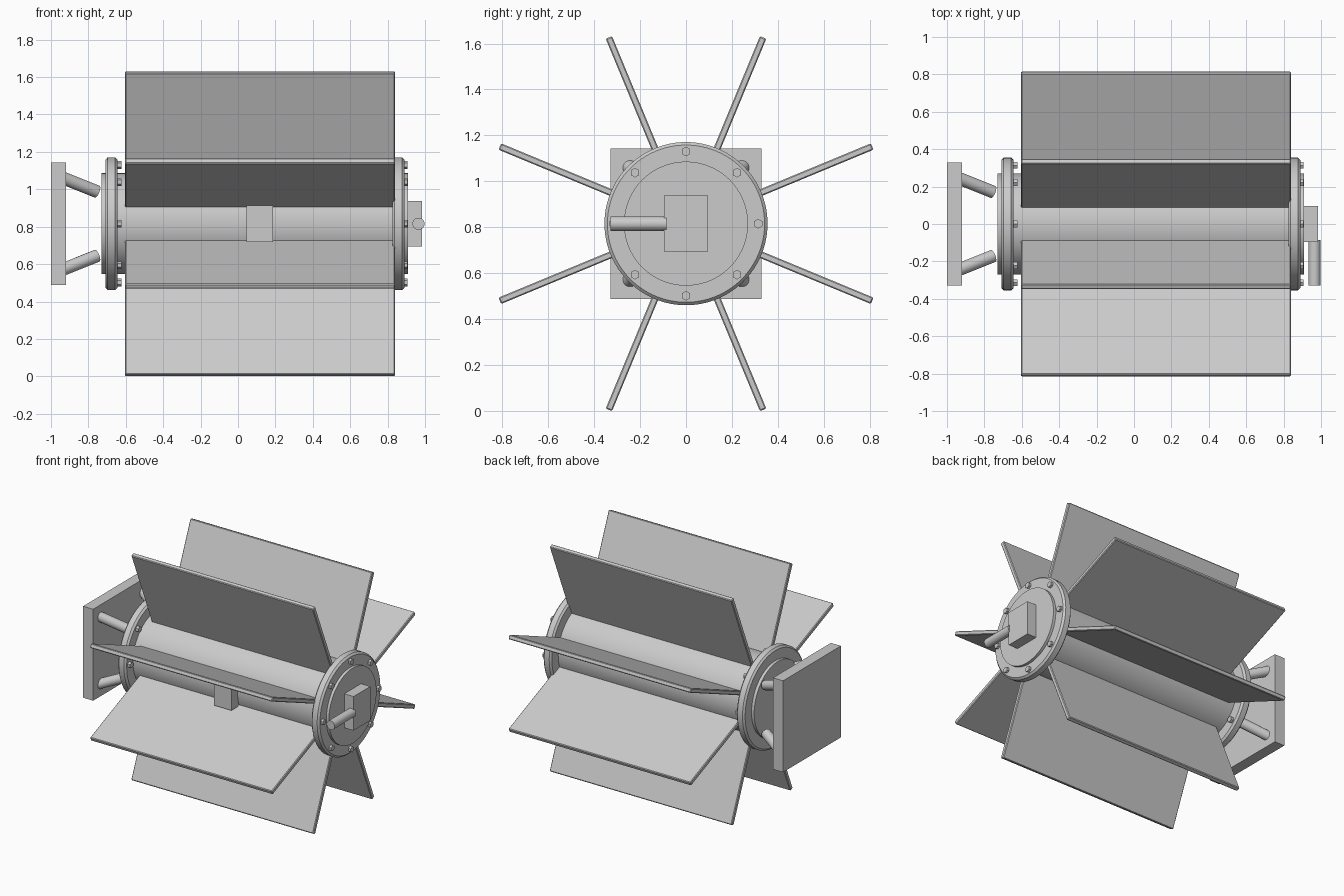
import bpy, bmesh, math
from mathutils import Vector, Matrix

if "Cube" in bpy.data.objects:
    bpy.data.objects.remove(bpy.data.objects["Cube"])

AXIS_Z = 0.816
X_AXIS = Vector((1, 0, 0))

grey = bpy.data.materials.new("light grey metal")
grey.diffuse_color = (0.6, 0.6, 0.6, 1)
grey.use_nodes = True
grey.node_tree.nodes["Principled BSDF"].inputs["Base Color"].default_value = grey.diffuse_color


def finish(name, bm, smooth=False):
    """Turn a bmesh into a named object, raised to the rotor axis."""
    bmesh.ops.recalc_face_normals(bm, faces=bm.faces)
    mesh = bpy.data.meshes.new(name)
    bm.to_mesh(mesh)
    bm.free()
    mesh.materials.append(grey)
    ob = bpy.data.objects.new(name, mesh)
    ob.location.z = AXIS_Z
    bpy.context.collection.objects.link(ob)
    if smooth:
        bpy.ops.object.select_all(action='DESELECT')
        ob.select_set(True)
        bpy.context.view_layer.objects.active = ob
        bpy.ops.object.shade_smooth_by_angle(angle=math.radians(32))
    return ob


def box(name, lo, hi, turn=0.0, bevel=0.0):
    """Box between two corners, turned about the rotor axis."""
    lo, hi = Vector(lo), Vector(hi)
    bm = bmesh.new()
    bmesh.ops.create_cube(bm, size=1)
    bmesh.ops.scale(bm, vec=hi - lo, verts=bm.verts)
    bmesh.ops.translate(bm, vec=(lo + hi) / 2, verts=bm.verts)
    if bevel:
        bmesh.ops.bevel(bm, geom=bm.edges[:], offset=bevel, segments=1, affect='EDGES')
    bmesh.ops.rotate(bm, cent=(0, 0, 0), matrix=Matrix.Rotation(turn, 3, 'X'), verts=bm.verts)
    return finish(name, bm)


def rod(name, start, end, radius, sides=32):
    """Capped cylinder between two points."""
    start, end = Vector(start), Vector(end)
    d = end - start
    bm = bmesh.new()
    m = Matrix.Translation((start + end) / 2) @ d.to_track_quat('Z', 'Y').to_matrix().to_4x4()
    bmesh.ops.create_cone(bm, cap_ends=True, segments=sides, radius1=radius,
                          radius2=radius, depth=d.length, matrix=m)
    return finish(name, bm, smooth=sides > 8)


def lathe(name, profile, sides=96):
    """Spin (x, radius) points about the rotor axis."""
    bm = bmesh.new()
    vs = [bm.verts.new((x, 0, r)) for x, r in profile]
    edges = [bm.edges.new(p) for p in zip(vs, vs[1:])]
    bmesh.ops.spin(bm, geom=vs + edges, cent=(0, 0, 0), axis=X_AXIS,
                   angle=2 * math.pi, steps=sides)
    bmesh.ops.remove_doubles(bm, verts=bm.verts, dist=0.0002)
    return finish(name, bm, smooth=True)


# Central drum and the two end flanges
lathe("drum", [(-0.73, 0), (-0.73, 0.27), (0.91, 0.27), (0.91, 0)])
flange = [(0, 0.26), (0, 0.342), (0.012, 0.355), (0.052, 0.355), (0.065, 0.342), (0.065, 0.26)]
for name, x0 in (("left_flange", -0.709), ("right_flange", 0.825)):
    lathe(name, [(x0 + x, r) for x, r in flange])

# Eight radial paddles
for k in range(8):
    box(f"paddle_{k + 1}", (-0.605, 0.25, -0.015), (0.84, 0.877, 0.015),
        turn=math.radians(22.5 + 45 * k), bevel=0.005)

# Hexagonal bolts around both flanges
for side, x0, x1 in (("left", -0.655, -0.623), ("right", 0.88, 0.907)):
    for k in range(8):
        a = math.radians(45 * k)
        y, z = 0.314 * math.cos(a), 0.314 * math.sin(a)
        rod(f"{side}_bolt_{k + 1}", (x0, y, z), (x1, y, z), 0.021, sides=6)

# Square mounting plate with four slanted struts
box("mounting_plate", (-1.0, -0.328, -0.328), (-0.92, 0.328, 0.328))
for sy in (-1, 1):
    for sz in (-1, 1):
        rod(f"strut_{'back' if sy > 0 else 'front'}_{'top' if sz > 0 else 'bottom'}",
            (-0.95, sy * 0.25, sz * 0.25), (-0.753, sy * 0.171, sz * 0.171), 0.034)

# Drive block with crank handle, and the hatch on the drum
box("drive_block", (0.90, -0.095, -0.122), (0.984, 0.095, 0.122))
rod("crank_handle", (0.965, -0.328, 0), (0.965, -0.085, 0), 0.032)
box("drum_hatch", (0.046, -0.34, -0.098), (0.186, -0.22, 0.098))
